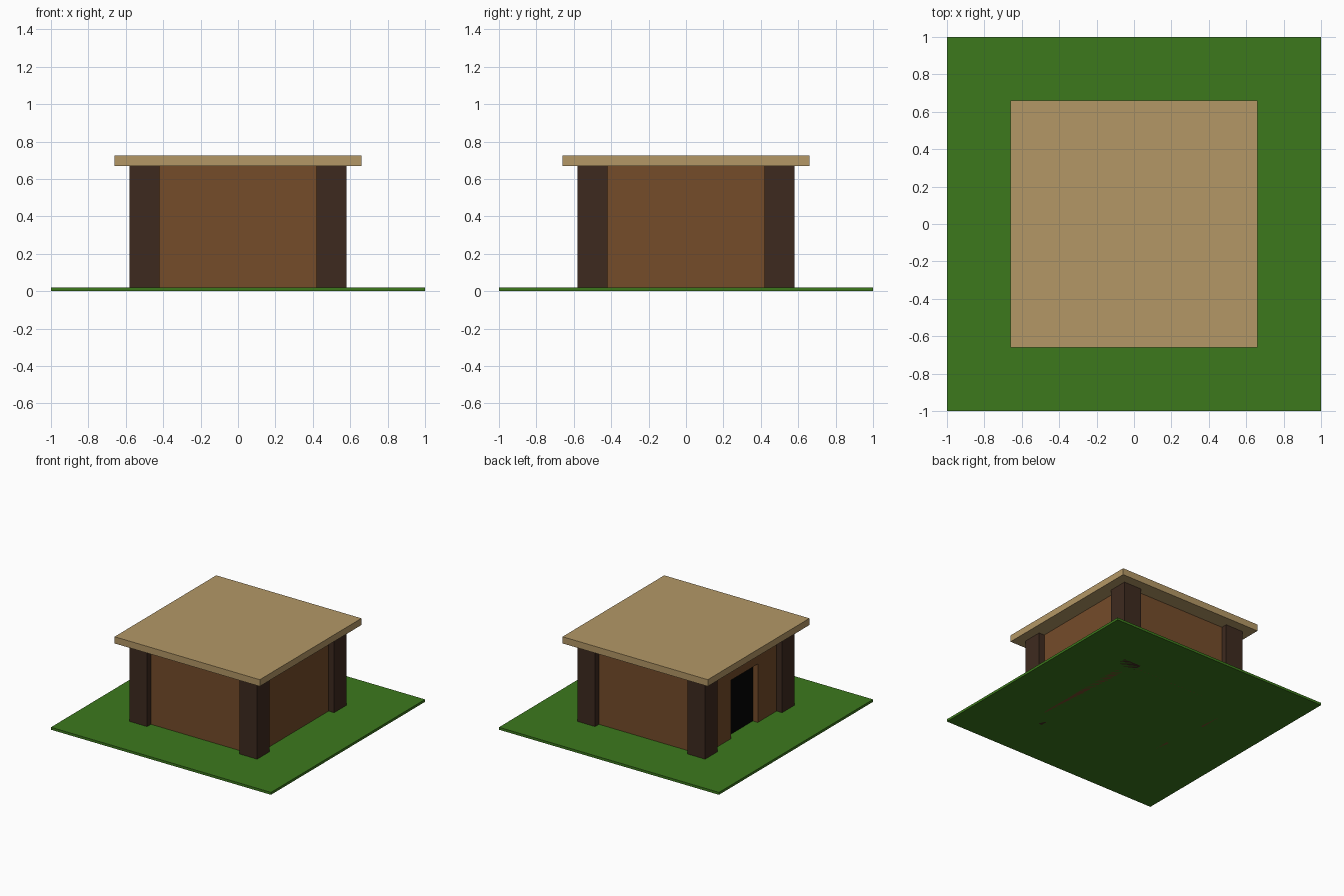
import bpy

if "Cube" in bpy.data.objects:
    bpy.data.objects.remove(bpy.data.objects["Cube"])


def material(name, rgb):
    """Material from 0-255 display colour."""
    m = bpy.data.materials.new(name)
    m.diffuse_color = [(c / 255) ** 2.2 for c in rgb] + [1.0]
    m.use_nodes = True
    m.node_tree.nodes["Principled BSDF"].inputs["Base Color"].default_value = m.diffuse_color
    return m


GRASS = material("grass", (62, 120, 34))
THATCH = material("thatch", (178, 150, 102))
WOOD = material("wood", (116, 77, 46))
DARK = material("dark_wood", (64, 46, 36))
BLACK = material("black", (10, 10, 10))


def box(name, lo, hi, mat):
    """Box between two opposite corners."""
    centre = [(a + b) / 2 for a, b in zip(lo, hi)]
    bpy.ops.mesh.primitive_cube_add(size=1, location=centre)
    ob = bpy.context.object
    ob.name = name
    ob.scale = [b - a for a, b in zip(lo, hi)]
    bpy.ops.object.transform_apply(location=False, rotation=False, scale=True)
    ob.data.materials.append(mat)
    return ob


TOP = 0.67            # top of walls and posts
IN, OUT = 0.42, 0.58  # inner and outer post faces
WI, WO = 0.47, 0.53   # inner and outer wall faces
DOOR, DOOR_TOP = 0.175, 0.50

# Ground slab and flat roof
box("ground", (-1, -1, 0), (1, 1, 0.02), GRASS)
box("roof", (-0.66, -0.66, TOP), (0.66, 0.66, 0.725), THATCH)

# Corner posts
for sx, xn in ((-1, "left"), (1, "right")):
    for sy, yn in ((-1, "front"), (1, "back")):
        x, y = sx * 0.5, sy * 0.5
        box(f"{yn}_{xn}_post", (x - 0.08, y - 0.08, 0), (x + 0.08, y + 0.08, TOP), DARK)

# Solid walls
box("front_wall", (-IN, -WO, 0), (IN, -WI, TOP), WOOD)
box("back_wall", (-IN, WI, 0), (IN, WO, TOP), WOOD)
box("right_wall", (WI, -IN, 0), (WO, IN, TOP), WOOD)

# Left wall with a doorway
box("left_wall_front", (-WO, -IN, 0), (-WI, -DOOR, TOP), WOOD)
box("left_wall_back", (-WO, DOOR, 0), (-WI, IN, TOP), WOOD)
box("door_lintel", (-WO, -DOOR, DOOR_TOP), (-WI, DOOR, TOP), WOOD)

# Dark door panel set back in the opening
box("door", (-0.485, -DOOR, 0.02), (-0.465, DOOR, DOOR_TOP), BLACK)
